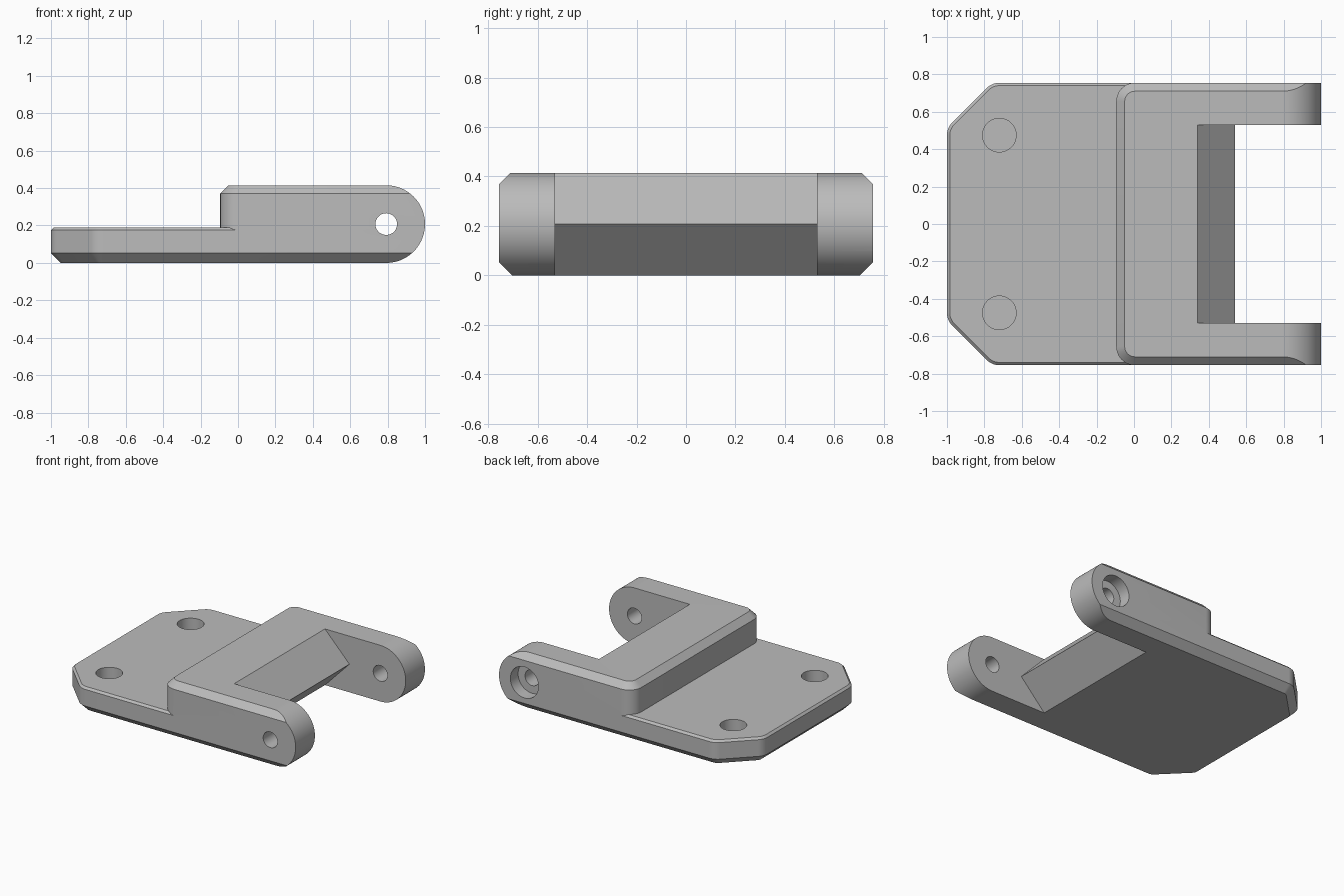
import bpy, bmesh, math
from mathutils import Vector

if "Cube" in bpy.data.objects:
    bpy.data.objects.remove(bpy.data.objects["Cube"], do_unlink=True)

W, H = 0.755, 0.415          # half width, full height
R = H / 2                    # radius of the hinge ends
PIN_X = 1 - R

grey = bpy.data.materials.new("grey_plastic")
grey.use_nodes = True
grey.diffuse_color = (0.5, 0.5, 0.5, 1)
grey.node_tree.nodes["Principled BSDF"].inputs["Base Color"].default_value = (0.5, 0.5, 0.5, 1)


def fillet(corners, steps=10):
    """Counter-clockwise outline from (x, y, radius) corners."""
    out = []
    for i, (x, y, r) in enumerate(corners):
        p = Vector((x, y))
        if r == 0:
            out.append(p)
            continue
        a = (Vector(corners[i - 1][:2]) - p).normalized()
        b = (Vector(corners[(i + 1) % len(corners)][:2]) - p).normalized()
        half = a.angle(b) / 2
        centre = p + (a + b).normalized() * r / math.sin(half)
        start = p + a * r / math.tan(half) - centre
        sweep = math.pi - 2 * half
        for k in range(steps + 1):
            t = sweep * k / steps
            c, s = math.cos(t), math.sin(t)
            out.append(centre + Vector((start.x * c - start.y * s,
                                        start.x * s + start.y * c)))
    return out


def inset(pts, d):
    """Move every side of an outline inwards by d."""
    out = []
    for i, p in enumerate(pts):
        e1 = (p - pts[i - 1]).normalized()
        e2 = (pts[(i + 1) % len(pts)] - p).normalized()
        n1, n2 = Vector((-e1.y, e1.x)), Vector((-e2.y, e2.x))
        out.append(p + (n1 + n2) * d / (1 + n1.dot(n2)))
    return out


def loft(name, pts, layers, sideways=False):
    """Stack an outline as (height, inset) layers, along z or along y."""
    bm = bmesh.new()
    rings = []
    for h, d in layers:
        ring = inset(pts, d) if d else pts
        rings.append([bm.verts.new((p.x, h, p.y) if sideways else (p.x, p.y, h)) for p in ring])
    n = len(pts)
    for lo, hi in zip(rings, rings[1:]):
        for i in range(n):
            j = (i + 1) % n
            bm.faces.new((lo[i], lo[j], hi[j], hi[i]))
    bm.faces.new(rings[0][::-1])
    bm.faces.new(rings[-1])
    bmesh.ops.recalc_face_normals(bm, faces=bm.faces)
    me = bpy.data.meshes.new(name)
    bm.to_mesh(me)
    bm.free()
    me.materials.append(grey)
    ob = bpy.data.objects.new(name, me)
    bpy.context.collection.objects.link(ob)
    return ob


def circle(x, y, r, n=48):
    return [Vector((x + r * math.cos(math.tau * k / n), y + r * math.sin(math.tau * k / n)))
            for k in range(n)]


def combine(target, tool, operation):
    bpy.context.view_layer.objects.active = target
    mod = target.modifiers.new(operation.lower(), "BOOLEAN")
    mod.operation, mod.object, mod.solver = operation, tool, "EXACT"
    bpy.ops.object.modifier_apply(modifier=mod.name)
    bpy.data.objects.remove(tool, do_unlink=True)


# Base plate with clipped corners, bevelled below and lightly above
plate = fillet([(1.2, -W, 0), (1.2, W, 0), (-0.76, W, 0.1), (-1, 0.515, 0.1),
                (-1, -0.515, 0.1), (-0.76, -W, 0.1)])
bracket = loft("hinge_bracket", plate, [(0, 0.052), (0.052, 0), (0.175, 0), (0.19, 0.015)])

# Raised block that carries the arms
block = fillet([(1.2, -W, 0), (1.2, W, 0), (-0.095, W, 0.1), (-0.095, -W, 0.1)])
combine(bracket, loft("raised_block", block, [(0.1, 0), (0.37, 0), (H, 0.045)]), "UNION")

# Round the arm ends by keeping only the side profile
side = [Vector((-1.5, H)), Vector((-1.5, 0))]
side += [Vector((PIN_X + R * math.sin(math.pi * k / 40), R - R * math.cos(math.pi * k / 40)))
         for k in range(41)]
combine(bracket, loft("side_profile", side, [(-1, 0), (1, 0)], True), "INTERSECT")

# Gap between the arms, leaving a pointed edge at mid height
gap = [Vector(p) for p in ((0.258, R + 0.2925), (0.54, R), (0.258, R - 0.2925),
                           (1.3, R - 0.2925), (1.3, R + 0.2925))]
combine(bracket, loft("arm_gap", gap, [(-0.53, 0), (0.53, 0)], True), "DIFFERENCE")

# Pin hole through both arms, with a wider recess on the back
pin = circle(PIN_X, R, 0.058)
combine(bracket, loft("pin_hole", pin, [(-1, 0), (1, 0)], True), "DIFFERENCE")
recess = circle(PIN_X, R, 0.115)
combine(bracket, loft("pin_recess", recess, [(W - 0.09, 0), (1, 0)], True), "DIFFERENCE")

# Blind round holes in the plate
for s in (-1, 1):
    hole = circle(-0.72, s * 0.475, 0.09)
    combine(bracket, loft("plate_hole", hole, [(0.08, 0), (0.3, 0)]), "DIFFERENCE")

# Merge coplanar faces and smooth the rounded parts
bm = bmesh.new()
bm.from_mesh(bracket.data)
bmesh.ops.remove_doubles(bm, verts=bm.verts, dist=0.0002)
bmesh.ops.dissolve_limit(bm, angle_limit=math.radians(0.5), verts=bm.verts, edges=bm.edges)
bm.to_mesh(bracket.data)
bm.free()
bpy.ops.object.select_all(action="DESELECT")
bracket.select_set(True)
bpy.context.view_layer.objects.active = bracket
bpy.ops.object.shade_smooth_by_angle(angle=math.radians(25))
